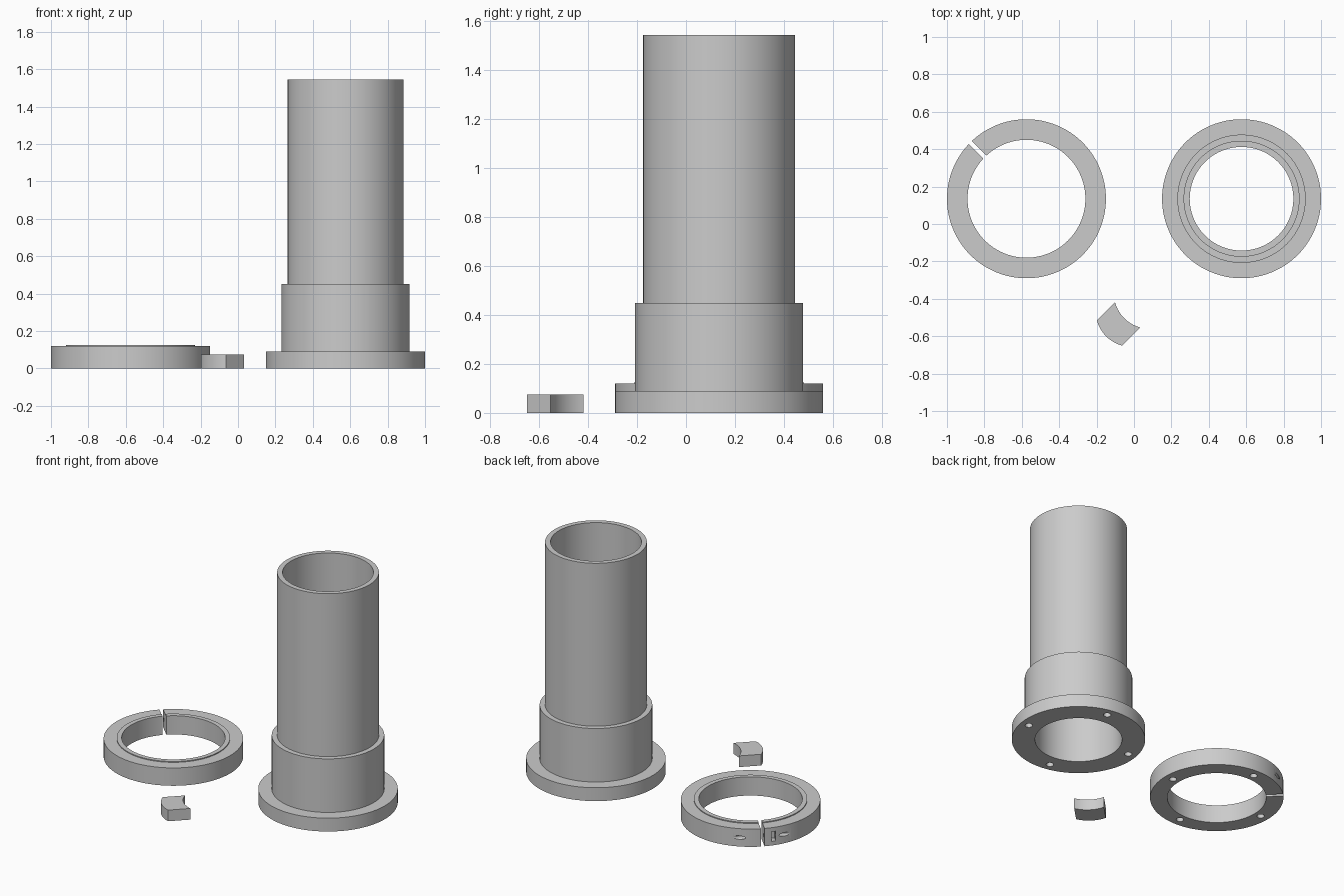
import bpy, bmesh, math
from mathutils import Matrix, Vector

if "Cube" in bpy.data.objects:
    bpy.data.objects.remove(bpy.data.objects["Cube"])

GREY = bpy.data.materials.new("plain grey")
GREY.use_nodes = True
GREY.diffuse_color = (0.6, 0.6, 0.6, 1)
GREY.node_tree.nodes["Principled BSDF"].inputs["Base Color"].default_value = (0.6, 0.6, 0.6, 1)

RIM = 0.425        # outer radius shared by flange and ring
HOLE_CIRCLE = 0.365


def finish(bm, name):
    bmesh.ops.recalc_face_normals(bm, faces=bm.faces)
    mesh = bpy.data.meshes.new(name)
    bm.to_mesh(mesh)
    bm.free()
    mesh.materials.append(GREY)
    ob = bpy.data.objects.new(name, mesh)
    bpy.context.collection.objects.link(ob)
    return ob


def lathe(name, profile, centre, steps=128):
    """Revolve a closed (radius, height) profile about a vertical axis."""
    bm = bmesh.new()
    rings = []
    for i in range(steps):
        a = math.tau * i / steps
        rings.append([bm.verts.new((centre[0] + r * math.cos(a), centre[1] + r * math.sin(a), z))
                      for r, z in profile])
    n = len(profile)
    for i in range(steps):
        here, there = rings[i], rings[(i + 1) % steps]
        for j in range(n):
            k = (j + 1) % n
            bm.faces.new((here[j], there[j], there[k], here[k]))
    return finish(bm, name)


def add_rod(bm, matrix, radius, length):
    bmesh.ops.create_cone(bm, cap_ends=True, segments=24, radius1=radius, radius2=radius,
                          depth=length, matrix=matrix)


def add_box(bm, matrix, size):
    bmesh.ops.create_cube(bm, size=1, matrix=matrix @ Matrix.Diagonal((*size, 1)))


def add_foot_holes(bm, centre, start):
    """Four blind holes in the underside."""
    for k in range(4):
        a = math.radians(start + 90 * k)
        spot = Vector((*centre, 0)) + HOLE_CIRCLE * Vector((math.cos(a), math.sin(a), 0))
        add_rod(bm, Matrix.Translation(spot), 0.024, 0.13)


def carve(ob, bm):
    cutter = finish(bm, ob.name + "_cutter")
    cutter.hide_render = True
    mod = ob.modifiers.new("holes", 'BOOLEAN')
    mod.operation = 'DIFFERENCE'
    mod.solver = 'EXACT'
    mod.object = cutter
    bpy.context.view_layer.objects.active = ob
    bpy.ops.object.modifier_apply(modifier=mod.name)
    bpy.data.objects.remove(cutter)


# Flanged tube
tube_centre = (0.575, 0.135)
tube = lathe("flanged_tube", [(0.277, 0), (RIM, 0), (RIM, 0.09), (0.343, 0.09), (0.343, 0.45),
                              (0.31, 0.45), (0.31, 1.545), (0.277, 1.545)], tube_centre)
bm = bmesh.new()
add_foot_holes(bm, tube_centre, -10)
carve(tube, bm)

# Split clamp ring with a low raised lip
ring_centre = (-0.575, 0.135)
ring = lathe("clamp_ring", [(0.315, 0), (RIM, 0), (RIM, 0.12), (0.345, 0.12),
                            (0.345, 0.126), (0.315, 0.126)], ring_centre)
bm = bmesh.new()
add_foot_holes(bm, ring_centre, 0)
carve(ring, bm)

# Slit, clamp screw hole and nut pocket, laid out along the slit direction
frame = Matrix.Translation((*ring_centre, 0.06)) @ Matrix.Rotation(math.radians(135), 4, 'Z')
for part in ("slit", "screw", "nut"):
    bm = bmesh.new()
    if part == "slit":
        add_box(bm, frame @ Matrix.Translation((0.38, 0, 0)), (0.2, 0.023, 0.3))
    elif part == "screw":
        turn = Matrix.Rotation(math.pi / 2, 4, 'X')
        add_rod(bm, frame @ Matrix.Translation((0.4, 0, 0)) @ turn, 0.012, 0.5)
    else:
        add_box(bm, frame @ Matrix.Translation((0.415, 0.069, 0)), (0.08, 0.026, 0.065))
    carve(ring, bm)

# Curved spacer block: two matching arcs with parallel ends
HALF, THICK, RADIUS, HEIGHT, STEPS = 0.095, 0.137, 0.19, 0.075, 16
spread = math.asin(HALF / RADIUS)
arc = [(RADIUS * math.cos(t), RADIUS * math.sin(t))
       for t in (spread * (2 * i / STEPS - 1) for i in range(STEPS + 1))]
start = arc[0][0]
outline = [(x - start, y) for x, y in arc] + [(x - start - THICK, y) for x, y in reversed(arc)]
bm = bmesh.new()
base = bm.faces.new([bm.verts.new((x, y, 0)) for x, y in outline])
top = bmesh.ops.extrude_face_region(bm, geom=[base])
bmesh.ops.translate(bm, vec=(0, 0, HEIGHT), verts=[v for v in top["geom"] if isinstance(v, bmesh.types.BMVert)])
place = Matrix.Translation((-0.034, -0.486, 0)) @ Matrix.Rotation(math.radians(225), 4, 'Z')
bmesh.ops.transform(bm, matrix=place @ Matrix.Translation((THICK, 0, 0)), verts=bm.verts)
block = finish(bm, "spacer_block")

# Smooth the round walls, keep the edges crisp
bpy.ops.object.select_all(action='DESELECT')
for ob in (tube, ring, block):
    ob.select_set(True)
bpy.context.view_layer.objects.active = tube
bpy.ops.object.shade_smooth_by_angle(angle=math.radians(30))
